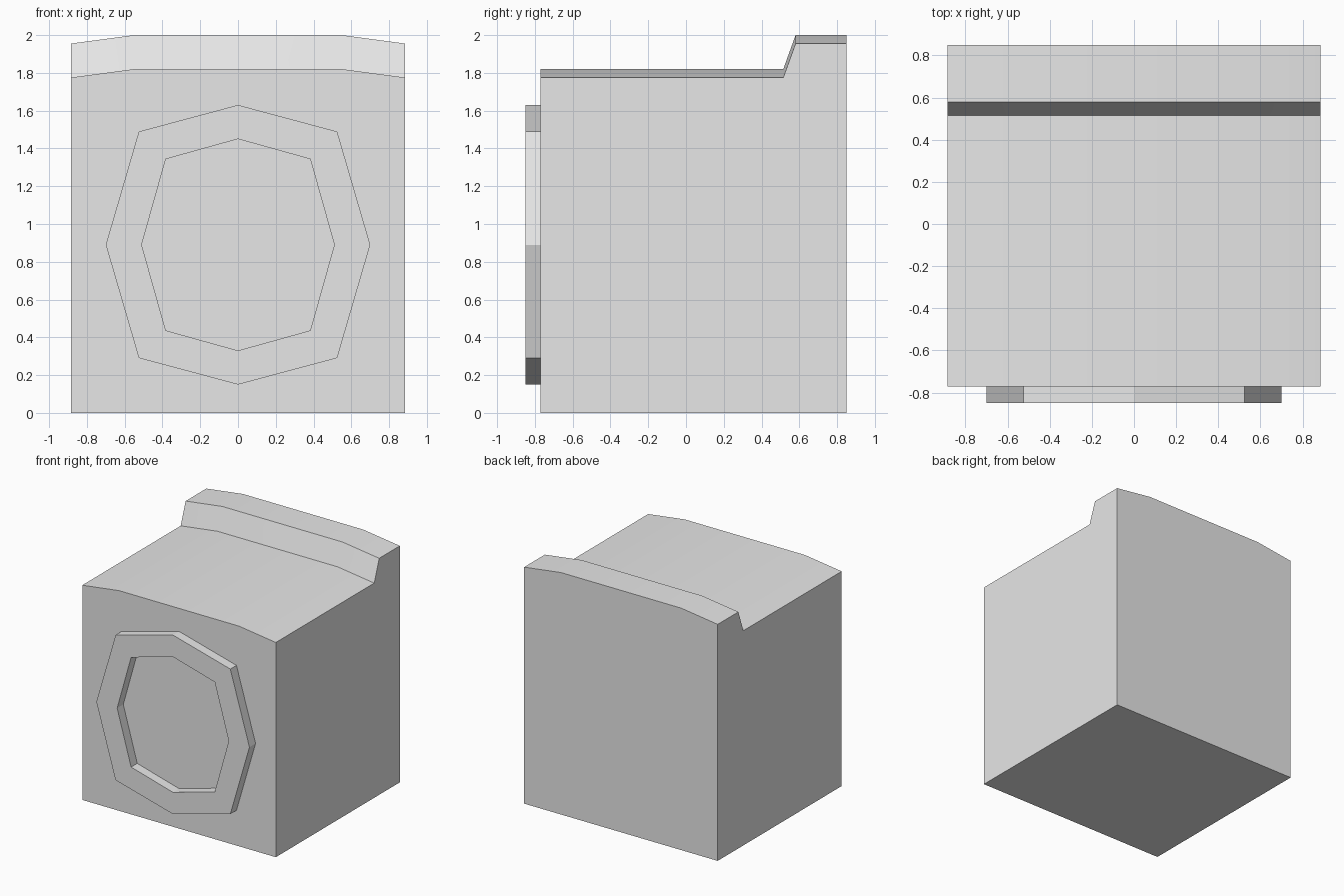
import bpy, bmesh, math

cube = bpy.data.objects.get("Cube")
if cube:
    bpy.data.objects.remove(cube, do_unlink=True)

# Single flat grey
grey = bpy.data.materials.new("light grey")
grey.use_nodes = True
grey.diffuse_color = (0.8, 0.8, 0.8, 1)
grey.node_tree.nodes["Principled BSDF"].inputs["Base Color"].default_value = (0.8, 0.8, 0.8, 1)


def finish(name, bm):
    bmesh.ops.recalc_face_normals(bm, faces=bm.faces)
    mesh = bpy.data.meshes.new(name)
    bm.to_mesh(mesh)
    bm.free()
    mesh.materials.append(grey)
    obj = bpy.data.objects.new(name, mesh)
    bpy.context.collection.objects.link(obj)
    return obj


def bridge(bm, a, b):
    """Quads between two closed vertex loops."""
    for i in range(len(a)):
        j = (i + 1) % len(a)
        bm.faces.new((a[i], a[j], b[j], b[i]))


# Cabinet: crowned cross-section lofted front to back, with a raised rear step
HALF, FLAT, DROP = 0.885, 0.55, 0.045
bm = bmesh.new()
loops = []
for y, top in ((-0.77, 1.82), (0.515, 1.82), (0.58, 2.0), (0.85, 2.0)):
    section = ((-HALF, 0), (HALF, 0), (HALF, top - DROP),
               (FLAT, top), (-FLAT, top), (-HALF, top - DROP))
    loops.append([bm.verts.new((x, y, z)) for x, z in section])
for a, b in zip(loops, loops[1:]):
    bridge(bm, a, b)
bm.faces.new(loops[0])
bm.faces.new(loops[-1])
bmesh.ops.dissolve_limit(bm, angle_limit=math.radians(0.5),
                         verts=bm.verts, edges=bm.edges)
cabinet = finish("cabinet", bm)
bpy.context.view_layer.objects.active = cabinet
cabinet.select_set(True)
bpy.ops.object.shade_smooth_by_angle(angle=math.radians(20))
cabinet.select_set(False)

# Door ring: stretched octagonal band standing proud of the front
CENTRE = 0.89


def octagon(bm, width, height, y):
    # The diagonal corners reach out further than on a regular octagon
    corner_x, corner_z = 0.75 * width, 0.81 * height
    right = [(0, height), (corner_x, corner_z), (width, 0), (corner_x, -corner_z)]
    points = right + [(-x, -z) for x, z in right]
    return [bm.verts.new((x, y, CENTRE + z)) for x, z in points]


bm = bmesh.new()
rings = [octagon(bm, w, h, y) for w, h, y in
         ((0.70, 0.74, -0.77), (0.70, 0.74, -0.85),
          (0.51, 0.56, -0.85), (0.51, 0.56, -0.77))]
for a, b in zip(rings, rings[1:]):
    bridge(bm, a, b)
finish("door_ring", bm)
